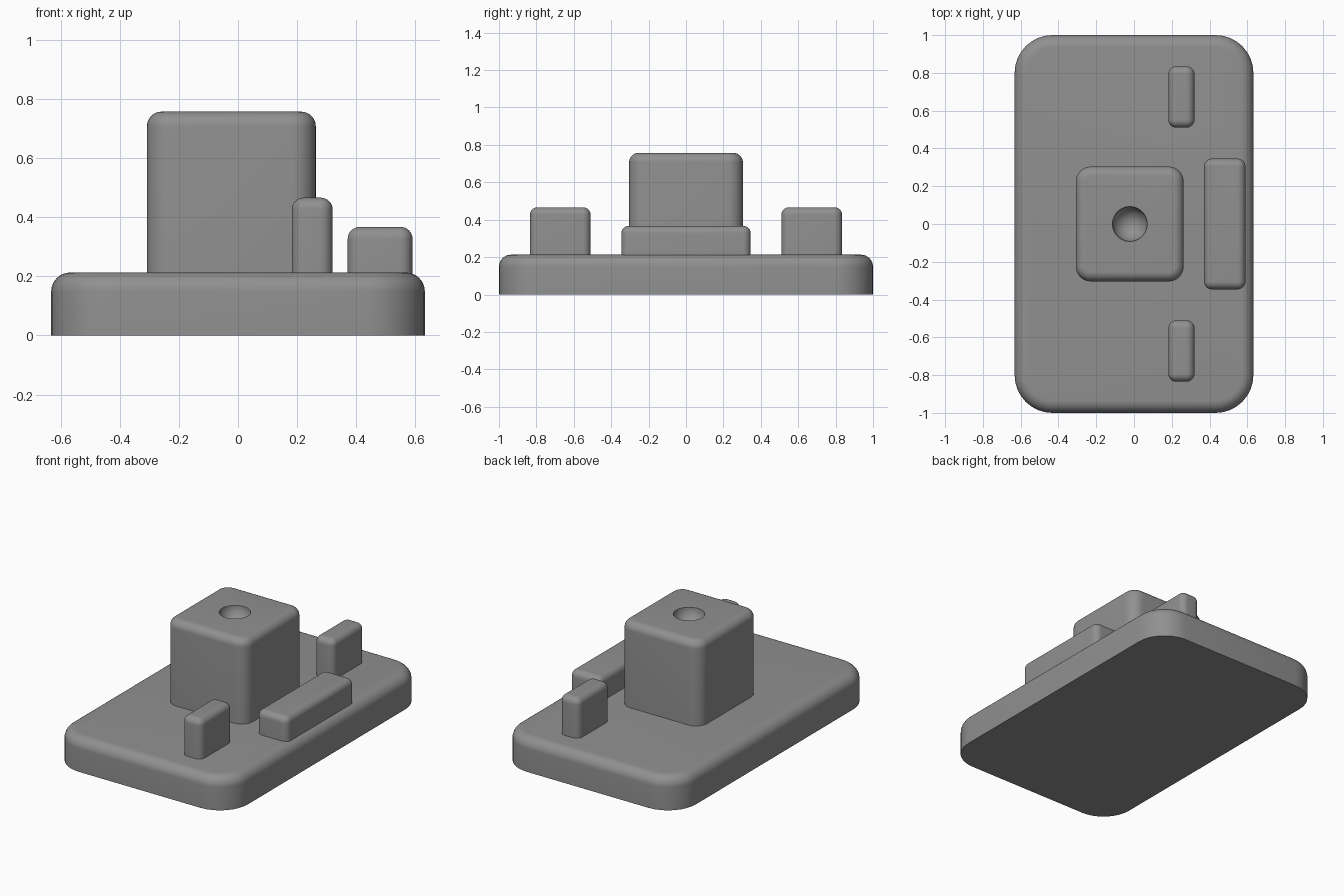
import bpy, bmesh, math

if "Cube" in bpy.data.objects:
    bpy.data.objects.remove(bpy.data.objects["Cube"])

grey = bpy.data.materials.new("mid grey")
grey.diffuse_color = (0.28, 0.28, 0.28, 1)
grey.use_nodes = True
grey.node_tree.nodes["Principled BSDF"].inputs["Base Color"].default_value = grey.diffuse_color


def smooth(obj):
    bpy.ops.object.select_all(action='DESELECT')
    obj.select_set(True)
    bpy.context.view_layer.objects.active = obj
    bpy.ops.object.shade_smooth_by_angle(angle=math.radians(35))


def rounded_block(name, x, y, z, corner, fillet, steps=8):
    """Block with rounded vertical corners and a filleted top rim."""
    cx, cy = sum(x) / 2, sum(y) / 2
    hx, hy = (x[1] - x[0]) / 2, (y[1] - y[0]) / 2
    # Side profile as (inset, height), bottom to top
    profile = [(0, z[0])]
    for i in range(steps + 1):
        a = math.pi / 2 * i / steps
        profile.append((fillet * (1 - math.cos(a)), z[1] - fillet * (1 - math.sin(a))))
    bm = bmesh.new()
    rings = []
    for inset, h in profile:
        r = max(corner - inset, 0.002)
        ring = []
        for q, (sx, sy) in enumerate([(1, 1), (-1, 1), (-1, -1), (1, -1)]):
            for i in range(steps + 1):
                a = math.pi / 2 * (q + i / steps)
                ring.append(bm.verts.new((cx + sx * (hx - inset - r) + r * math.cos(a),
                                          cy + sy * (hy - inset - r) + r * math.sin(a), h)))
        rings.append(ring)
    n = len(rings[0])
    for lo, hi in zip(rings, rings[1:]):
        for i in range(n):
            j = (i + 1) % n
            bm.faces.new((lo[i], lo[j], hi[j], hi[i]))
    bm.faces.new(rings[0][::-1])
    bm.faces.new(rings[-1])
    mesh = bpy.data.meshes.new(name)
    bm.to_mesh(mesh)
    bm.free()
    mesh.materials.append(grey)
    obj = bpy.data.objects.new(name, mesh)
    bpy.context.collection.objects.link(obj)
    smooth(obj)
    return obj


# Base plate
rounded_block("base_plate", (-0.632, 0.632), (-1, 1), (0, 0.213), 0.2, 0.065)

# Main tower with a round dimple in its top
tower = rounded_block("tower", (-0.308, 0.263), (-0.304, 0.304), (0.21, 0.757), 0.08, 0.05)
bpy.ops.mesh.primitive_uv_sphere_add(segments=48, ring_count=24, radius=0.092,
                                     location=(-0.022, 0, 0.757))
cutter = bpy.context.object
cutter.name = "dimple_cutter"
cutter.data.materials.append(grey)
smooth(cutter)
cut = tower.modifiers.new("dimple", 'BOOLEAN')
cut.object = cutter
cut.operation = 'DIFFERENCE'
cut.solver = 'EXACT'
bpy.ops.object.select_all(action='DESELECT')
tower.select_set(True)
bpy.context.view_layer.objects.active = tower
for mod in list(tower.modifiers):
    bpy.ops.object.modifier_move_to_index(modifier="dimple", index=0)
    break
bpy.ops.object.modifier_apply(modifier="dimple")
bpy.data.objects.remove(cutter)
smooth(tower)

# Long side bar
rounded_block("side_bar", (0.371, 0.59), (-0.346, 0.346), (0.21, 0.367), 0.042, 0.04)

# Pair of small end blocks
for label, s in (("front", -1), ("back", 1)):
    ys = sorted((s * 0.51, s * 0.835))
    rounded_block(label + "_small_block", (0.182, 0.32), ys, (0.21, 0.466), 0.042, 0.04)
